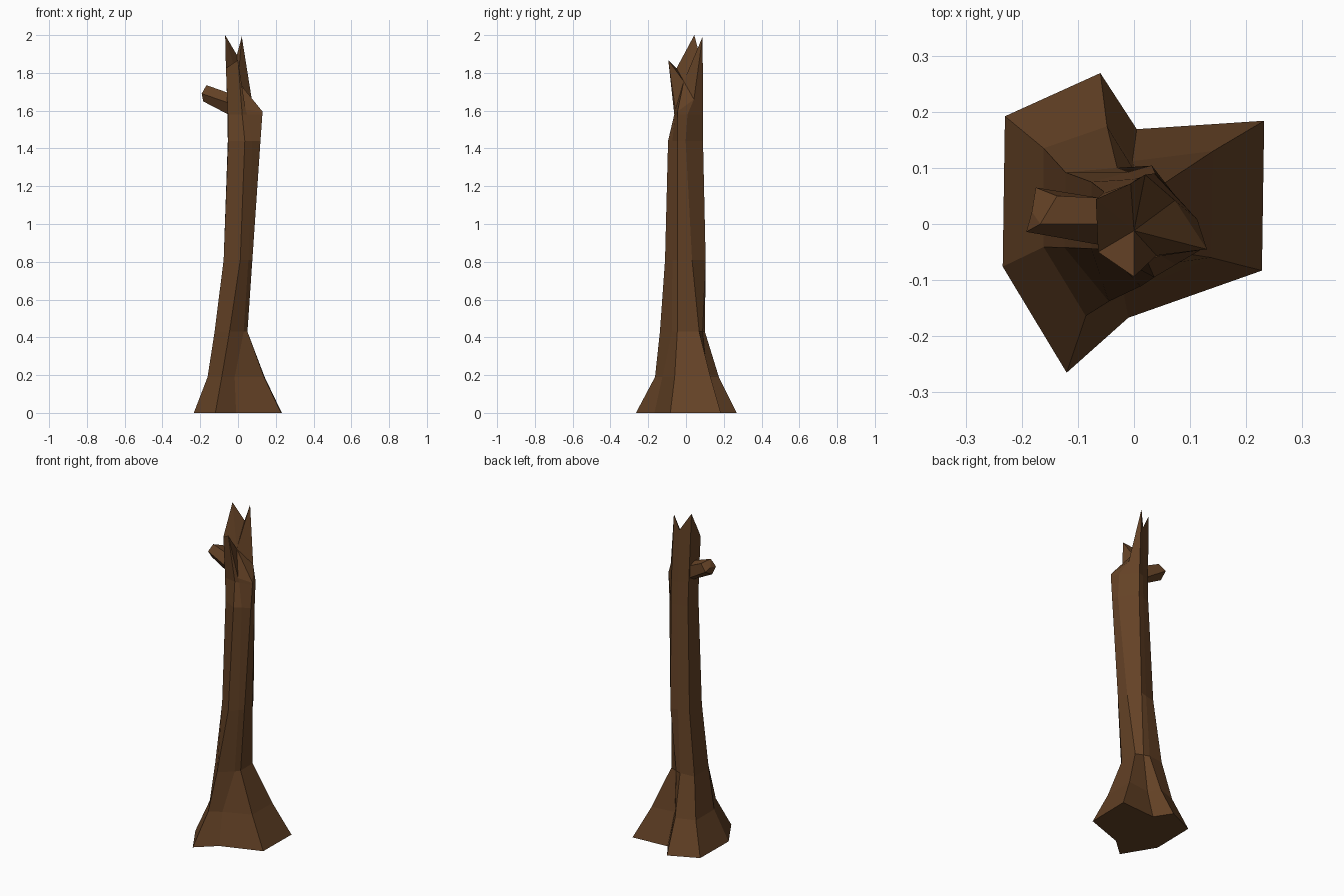
import bpy
import bmesh
from mathutils import Vector

default_cube = bpy.data.objects.get("Cube")
if default_cube:
    bpy.data.objects.remove(default_cube, do_unlink=True)


def make_material(name, colour):
    material = bpy.data.materials.new(name)
    material.use_nodes = True
    material.diffuse_color = colour
    shader = material.node_tree.nodes["Principled BSDF"]
    shader.inputs["Base Color"].default_value = colour
    shader.inputs["Roughness"].default_value = 0.9
    return material


def millimetres(x, y, z):
    return Vector((x, y, z)) / 1000


def level(height, *outline):
    """Turn a flat outline into a ring of points at one height."""
    return [millimetres(x, y, height) for x, y in outline]


def loft(name, rings, cap_centre, material):
    """Skin the rings, close the first one and fan the last to a centre point."""
    mesh = bmesh.new()
    loops = [[mesh.verts.new(point) for point in ring] for ring in rings]
    count = len(loops[0])
    centre = mesh.verts.new(cap_centre)
    mesh.faces.new(loops[0])
    for lower, upper in zip(loops, loops[1:]):
        for i in range(count):
            j = (i + 1) % count
            mesh.faces.new((lower[i], lower[j], upper[j], upper[i]))
    for i in range(count):
        mesh.faces.new((loops[-1][i], loops[-1][(i + 1) % count], centre))
    bmesh.ops.recalc_face_normals(mesh, faces=mesh.faces)
    data = bpy.data.meshes.new(name)
    mesh.to_mesh(data)
    mesh.free()
    data.materials.append(material)
    created = bpy.data.objects.new(name, data)
    bpy.context.collection.objects.link(created)
    return created


bark = make_material("dark brown bark", (0.127, 0.054, 0.019, 1))

# Flared roots: four toes with creases between them
roots = [
    level(0, (-230, 192), (-60, 269), (5, 169), (232, 184),
          (228, -83), (-10, -167), (-120, -265), (-234, -76)),
    level(190, (-161, 135), (-48, 174), (-3, 112), (141, 130),
          (138, -60), (-18, -125), (-86, -164), (-161, -41)),
    level(430, (-122, 92), (-30, 100), (5, 88), (50, 70),
          (50, -46), (30, -75), (-45, -138), (-124, -42)),
]

# Slender leaning trunk
stem = [
    level(810, (-76, 75), (-10, 92), (32, 104), (75, 32),
          (76, -46), (55, -72), (12, -111), (-76, -44)),
    level(1440, (-54, 58), (0, 80), (38, 90), (114, -2),
          (119, -46), (75, -72), (36, -95), (-52, -46)),
    level(1580, (-56, 54), (0, 77), (36, 90), (113, 8),
          (129, -45), (48, -57), (22, -62), (-54, -47)),
]

# Splintered rim: two tall back spikes, a low ledge and a front spike
rim = [millimetres(*point) for point in (
    (-68, 44, 2000), (-6, 72, 1895), (20, 88, 1992), (73, 42, 1660),
    (130, -45, 1595), (40, -56, 1605), (0, -94, 1868), (-64, -50, 1825))]
loft("trunk", roots + stem + [rim], millimetres(0, -12, 1755), bark)

# Snapped side branch
branch_root = [millimetres(*point) for point in (
    (-45, 46, 1675), (-45, 0, 1692), (-45, -40, 1640),
    (-40, 0, 1574), (-45, 44, 1600))]
branch_end = [millimetres(*point) for point in (
    (-137, 50, 1718), (-167, 0, 1735), (-192, -14, 1690),
    (-184, 10, 1649), (-175, 65, 1680))]
loft("broken_branch", [branch_root, branch_end],
     millimetres(-182, 22, 1695), bark)
